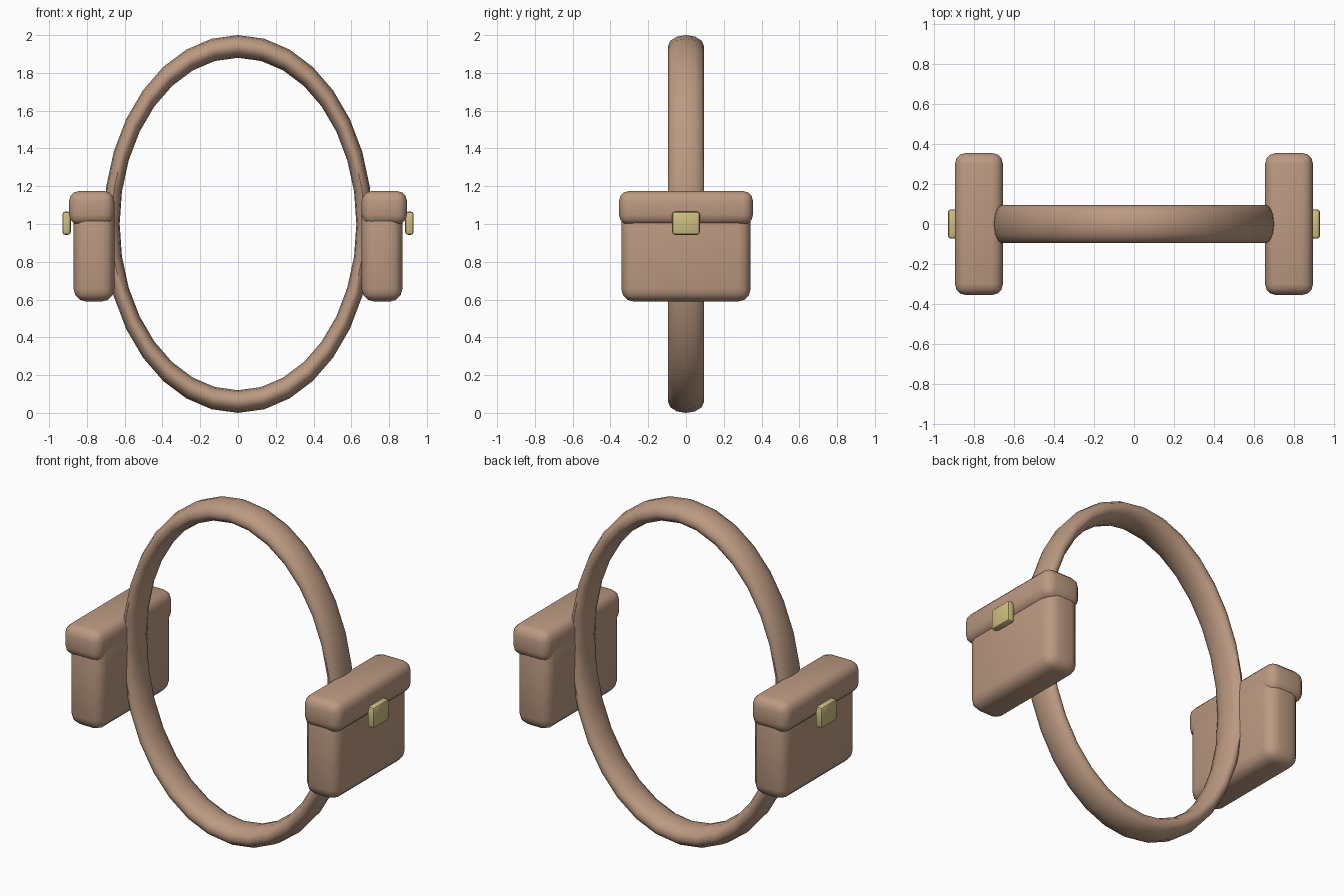
import bpy, math

cube = bpy.data.objects.get("Cube")
if cube:
    bpy.data.objects.remove(cube, do_unlink=True)


def material(name, color):
    m = bpy.data.materials.new(name)
    m.use_nodes = True
    m.diffuse_color = color
    m.node_tree.nodes["Principled BSDF"].inputs["Base Color"].default_value = color
    return m


leather = material("tan leather", (0.50, 0.32, 0.22, 1))
brass = material("pale brass", (0.62, 0.52, 0.22, 1))


def finish(ob, name, mat, angle):
    ob.name = name
    ob.data.materials.append(mat)
    bpy.ops.object.shade_smooth_by_angle(angle=math.radians(angle))


def rounded_box(name, low, high, bevel, segments, mat):
    """Bevelled box between two corners."""
    center = [(a + b) / 2 for a, b in zip(low, high)]
    bpy.ops.mesh.primitive_cube_add(size=1, location=center)
    ob = bpy.context.object
    ob.scale = [b - a for a, b in zip(low, high)]
    bpy.ops.object.transform_apply(location=False, rotation=False, scale=True)
    mod = ob.modifiers.new("rounding", "BEVEL")
    mod.width = bevel
    mod.segments = segments
    bpy.ops.object.modifier_apply(modifier=mod.name)
    finish(ob, name, mat, 35)


# Oval strap: a stretched ring standing upright
bpy.ops.mesh.primitive_torus_add(major_segments=32, minor_segments=12,
                                 major_radius=0.94, minor_radius=0.06,
                                 location=(0, 0, 1), rotation=(math.pi / 2, 0, 0))
strap = bpy.context.object
strap.scale = (0.712, 1, 1.6)
bpy.ops.object.transform_apply(location=False, rotation=True, scale=True)
finish(strap, "strap_ring", leather, 60)

# One saddle pouch on each side: body, lid and clasp
for side, s in (("left", 1), ("right", -1)):
    def part(name, x0, x1, y, z0, z1, bevel, segments, mat):
        xs = sorted((s * x0, s * x1))
        rounded_box(side + "_" + name, (xs[0], -y, z0), (xs[1], y, z1),
                    bevel, segments, mat)

    part("pouch_body", 0.655, 0.87, 0.342, 0.59, 1.12, 0.065, 3, leather)
    part("pouch_lid", 0.655, 0.895, 0.355, 0.995, 1.175, 0.055, 3, leather)
    part("pouch_clasp", 0.885, 0.93, 0.073, 0.943, 1.065, 0.014, 2, brass)
